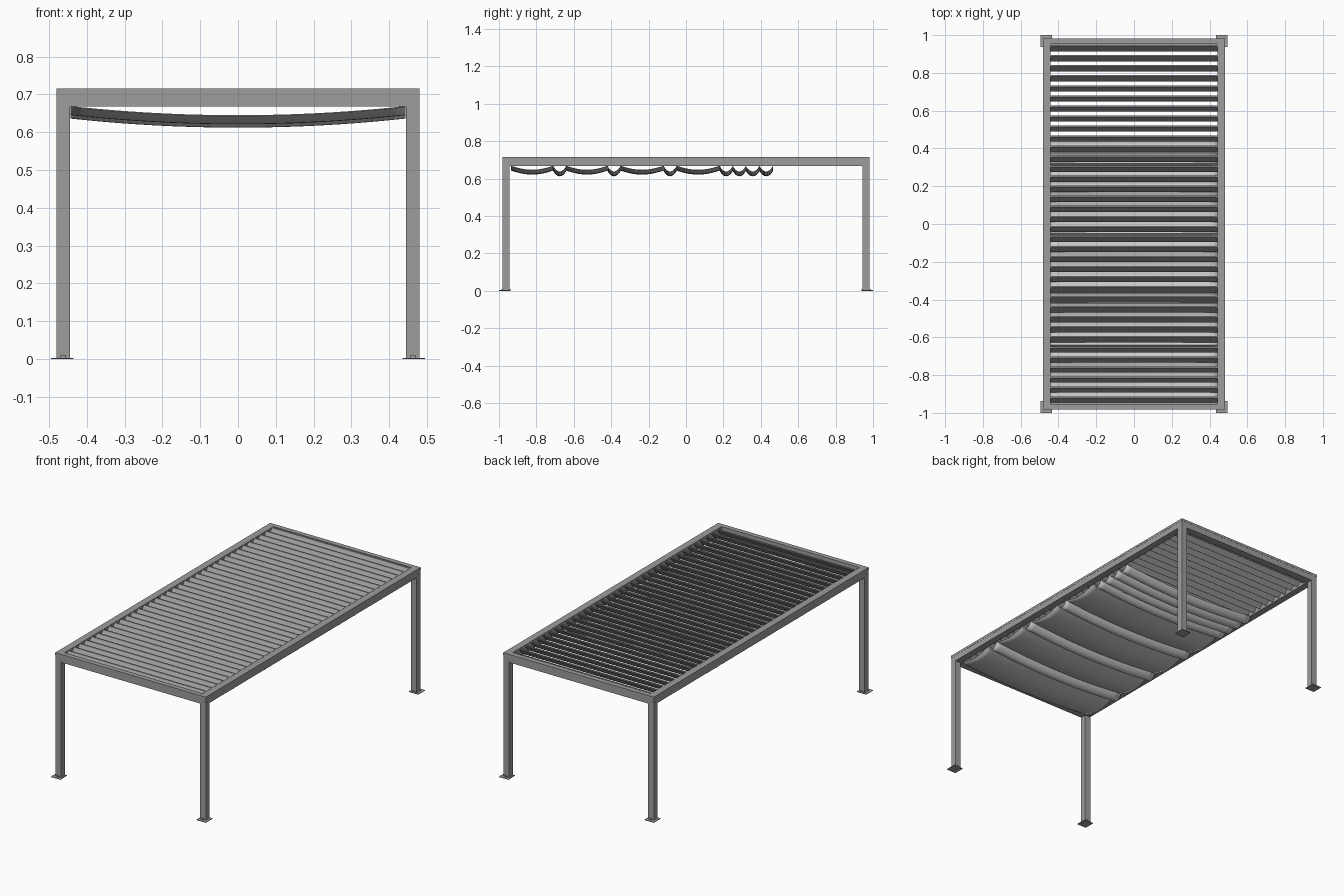
import bpy, bmesh, math

if "Cube" in bpy.data.objects:
    bpy.data.objects.remove(bpy.data.objects["Cube"])

metal = bpy.data.materials.new("dark_metal")
metal.diffuse_color = (.34, .34, .34, 1)
metal.use_nodes = True
metal.node_tree.nodes["Principled BSDF"].inputs["Base Color"].default_value = metal.diffuse_color


def new_object(name, bm, mat=metal):
    bmesh.ops.recalc_face_normals(bm, faces=bm.faces)
    me = bpy.data.meshes.new(name)
    bm.to_mesh(me)
    bm.free()
    if mat:
        me.materials.append(mat)
    ob = bpy.data.objects.new(name, me)
    bpy.context.collection.objects.link(ob)
    return ob


def box(name, x0, x1, y0, y1, z0, z1):
    bm = bmesh.new()
    bmesh.ops.create_cube(bm, size=1)
    for v in bm.verts:
        v.co.x = x0 + (v.co.x + .5) * (x1 - x0)
        v.co.y = y0 + (v.co.y + .5) * (y1 - y0)
        v.co.z = z0 + (v.co.z + .5) * (z1 - z0)
    return new_object(name, bm)


def span(c, s, half):
    return c * s - half, c * s + half


# Posts with foot plates and small anchor blocks
for sx, side in ((-1, "left"), (1, "right")):
    for sy, end in ((-1, "front"), (1, "back")):
        tag = f"{end}_{side}"
        box(tag + "_post", *span(.4625, sx, .018), *span(.9625, sy, .018), .002, .68)
        box(tag + "_foot_plate", *span(.465, sx, .03), *span(.969, sy, .031), 0, .003)
        box(tag + "_anchor", *span(.4625, sx, .007), *span(.9625, sy, .024), .003, .010)

# Roof frame: beams with a slightly proud top lip
for s, side in ((-1, "left"), (1, "right")):
    box(side + "_beam", *span(.4605, s, .0195), -.98, .98, .668, .702)
    box(side + "_beam_lip", *span(.461, s, .0200), -.981, .981, .702, .715)
for s, end in ((-1, "front"), (1, "back")):
    box(end + "_beam", -.45, .45, *span(.967, s, .013), .668, .702)
    box(end + "_beam_lip", -.45, .45, *span(.967, s, .014), .702, .715)
    box(end + "_gutter", -.445, .445, *span(.9475, s, .009), .668, .674)

# Tilted louvre slats, rising toward the back, with turned edges
profile = [(-.016, .677), (-.012, .675), (-.009, .679), (.013, .705),
           (.017, .709), (.017, .714), (.009, .714), (.006, .709), (-.014, .684)]
bm = bmesh.new()
count = 36
for i in range(count):
    yc = -.93 + 1.86 * i / (count - 1)
    a = [bm.verts.new((-.442, yc + y, z)) for y, z in profile]
    b = [bm.verts.new((.442, yc + y, z)) for y, z in profile]
    bm.faces.new(a)
    bm.faces.new(b[::-1])
    n = len(profile)
    for k in range(n):
        bm.faces.new((a[k], b[k], b[(k + 1) % n], a[(k + 1) % n]))
new_object("louvre_slats", bm)

# Draped fabric: alternating wide swags and narrow folds, sagging across
folds = [-.935, -.71, -.64, -.42, -.35, -.12, -.05, .18, .25, .32, .393, .465]
points = []
for y0, y1 in zip(folds, folds[1:]):
    wide = y1 - y0 > .1
    depth, power, steps = (.022, .9, 16) if wide else (.031, .75, 14)
    for k in range(steps):
        t = (1 - math.cos(math.pi * k / steps)) / 2
        points.append((y0 + (y1 - y0) * t, .668 - depth * math.sin(math.pi * t) ** power))
points.append((folds[-1], .668))
bm = bmesh.new()
cols = 24
rows = []
for y, z in points:
    row = []
    for j in range(cols + 1):
        u = 2 * j / cols - 1
        row.append(bm.verts.new((.443 * u, y, z - .024 * (1 - u * u))))
    rows.append(row)
for r, q in zip(rows, rows[1:]):
    for j in range(cols):
        bm.faces.new((r[j], r[j + 1], q[j + 1], q[j]))
canopy = new_object("fabric_canopy", bm, None)
mod = canopy.modifiers.new("thickness", 'SOLIDIFY')
mod.thickness = .002
mod.offset = 0
bpy.context.view_layer.objects.active = canopy
canopy.select_set(True)
bpy.ops.object.shade_smooth_by_angle(angle=math.radians(40))
